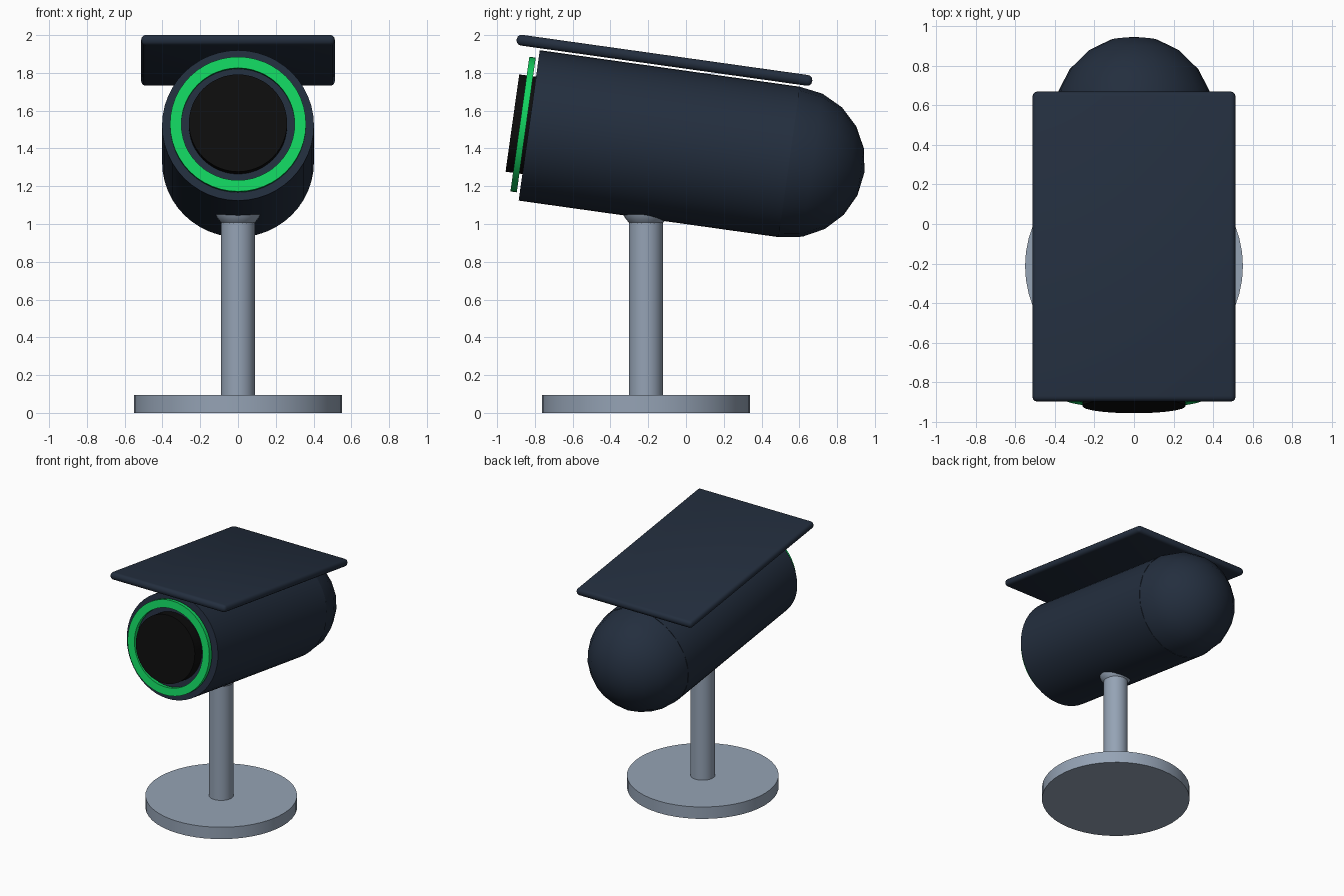
import bpy, bmesh, math
from mathutils import Matrix, Vector

if "Cube" in bpy.data.objects:
    bpy.data.objects.remove(bpy.data.objects["Cube"])


def material(name, rgb):
    """Flat colour from sRGB 0-255 values, stored as linear."""
    m = bpy.data.materials.new(name)
    lin = [(c / 255 / 12.92) if c < 11 else ((c / 255 + 0.055) / 1.055) ** 2.4 for c in rgb]
    m.diffuse_color = (*lin, 1)
    m.use_nodes = True
    m.node_tree.nodes["Principled BSDF"].inputs["Base Color"].default_value = m.diffuse_color
    return m


NAVY = material("dark navy", (35, 46, 62))
GREY = material("slate grey", (149, 163, 181))
GREEN = material("bright green", (18, 212, 96))
BLACK = material("lens black", (13, 13, 13))

# Head frame: origin at the front face centre, local +y runs back along the barrel
HEAD = Matrix.Translation((0, -0.83, 1.522)) @ Matrix.Rotation(math.radians(-8), 4, 'X')
# Stand frame: local y becomes world z
STAND = Matrix.Translation((0, -0.212, 0)) @ Matrix.Rotation(math.radians(90), 4, 'X')


def finish(bm, name, mat, frame):
    bmesh.ops.recalc_face_normals(bm, faces=bm.faces[:])
    me = bpy.data.meshes.new(name)
    bm.to_mesh(me)
    bm.free()
    me.materials.append(mat)
    ob = bpy.data.objects.new(name, me)
    bpy.context.collection.objects.link(ob)
    ob.matrix_world = frame
    bpy.ops.object.select_all(action='DESELECT')
    ob.select_set(True)
    bpy.context.view_layer.objects.active = ob
    bpy.ops.object.shade_smooth_by_angle(angle=math.radians(32))
    return ob


def lathe(name, profile, mat, frame, segs=48, closed=False):
    """Spin (radius, y) points around the local y axis."""
    bm = bmesh.new()
    pts = [bm.verts.new((0, y, r)) for r, y in profile]
    loop = pts + pts[:1] if closed else pts
    edges = [bm.edges.new(p) for p in zip(loop, loop[1:])]
    bmesh.ops.spin(bm, geom=pts + edges, cent=(0, 0, 0), axis=(0, 1, 0),
                   angle=math.tau, steps=segs, use_merge=False)
    bmesh.ops.remove_doubles(bm, verts=bm.verts[:], dist=1e-5)
    bmesh.ops.dissolve_degenerate(bm, edges=bm.edges[:], dist=1e-6)
    return finish(bm, name, mat, frame)


def arc(radius, centre, start, end, n):
    """Profile points of a circle arc, angles in degrees from the equator."""
    out = []
    for i in range(n + 1):
        a = math.radians(start + (end - start) * i / n)
        out.append((max(0.0, radius * math.cos(a)) if abs(math.cos(a)) > 1e-6 else 0.0,
                    centre + radius * math.sin(a)))
    return out


def disc(name, r, y0, y1, mat, frame, segs=48):
    return lathe(name, [(0, y0), (r, y0), (r, y1), (0, y1)], mat, frame, segs)


# Camera barrel and rounded back
R, LENGTH = 0.402, 1.39
disc("barrel", R, 0, LENGTH, NAVY, HEAD)
lathe("back_dome", arc(R, LENGTH, 0, 90, 5), NAVY, HEAD, 20)

# Lens and floating light ring
disc("lens", 0.26, -0.09, 0.02, BLACK, HEAD)
lathe("light_ring", [(0.30, -0.05), (0.36, -0.05), (0.36, -0.016), (0.30, -0.016)],
      GREEN, HEAD, 48, closed=True)

# Sun hood: thin plate with rounded edges
bm = bmesh.new()
bmesh.ops.create_cube(bm, size=1)
bmesh.ops.scale(bm, vec=Vector((1.025, 1.58, 0.057)), verts=bm.verts[:])
bmesh.ops.bevel(bm, geom=bm.edges[:], offset=0.025, segments=3, profile=0.5, affect='EDGES')
bmesh.ops.translate(bm, vec=Vector((0, 0.661, 0.441)), verts=bm.verts[:])
finish(bm, "sun_hood", NAVY, HEAD)

# Stand: base, pole and ball joint
disc("base", 0.55, 0, 0.095, GREY, STAND)
disc("pole", 0.09, 0.09, 1.10, GREY, STAND, 32)
lathe("ball_joint", arc(0.13, 1.10, -90, 90, 12), GREY, STAND, 24)
